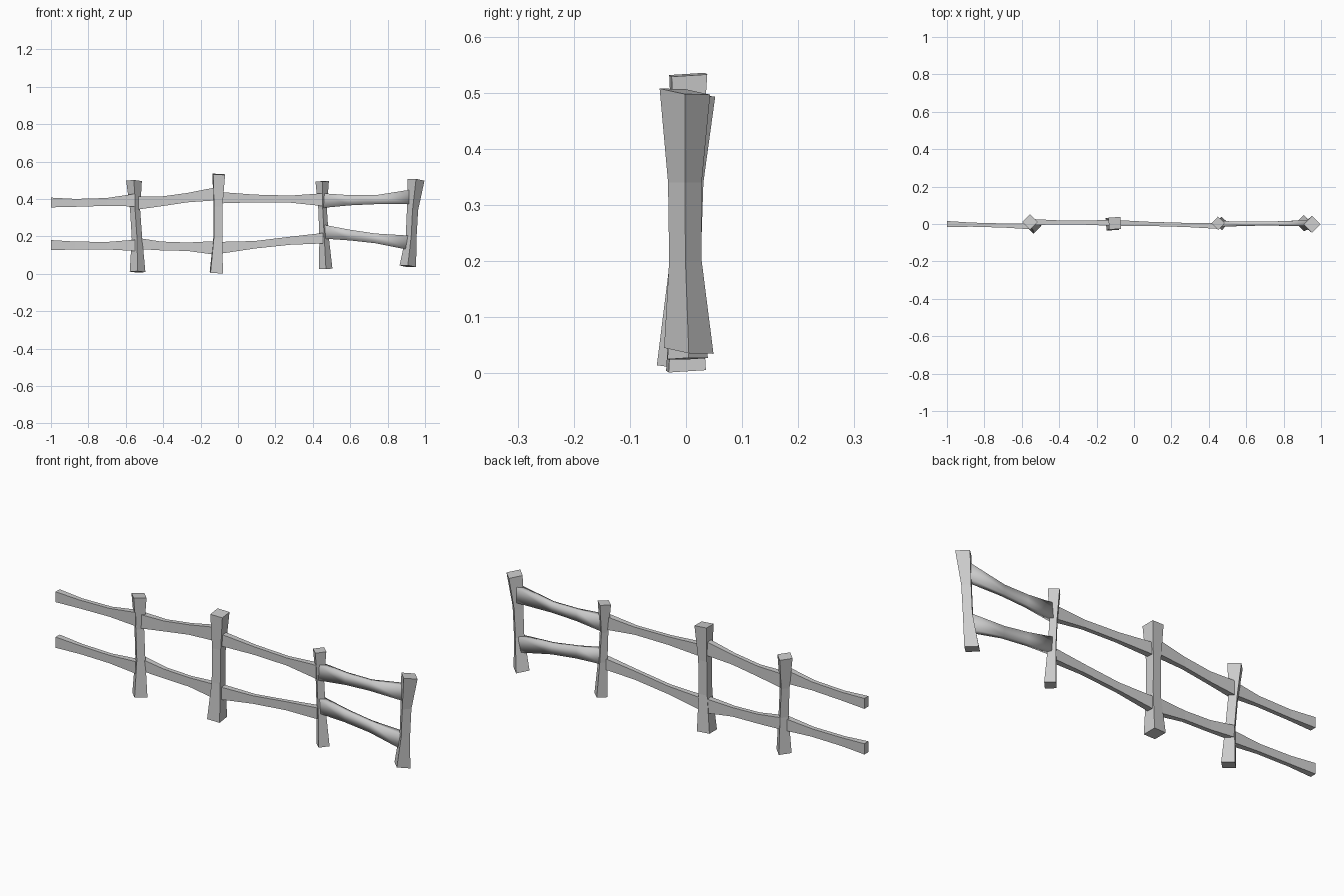
import bpy, bmesh
from math import sin, cos, pi, radians


def loft(name, rings, smooth=False):
    """Skin a list of four-cornered rings into a closed beam."""
    bm = bmesh.new()
    rows = [[bm.verts.new(p) for p in ring] for ring in rings]
    for a, b in zip(rows, rows[1:]):
        for i in range(4):
            j = (i + 1) % 4
            bm.faces.new((a[i], a[j], b[j], b[i]))
    bm.faces.new(rows[0])
    bm.faces.new(rows[-1])
    bmesh.ops.recalc_face_normals(bm, faces=bm.faces)
    for f in bm.faces:
        f.smooth = smooth and len(f.verts) == 4
    me = bpy.data.meshes.new(name)
    bm.to_mesh(me)
    bm.free()
    ob = bpy.data.objects.new(name, me)
    bpy.context.collection.objects.link(ob)


def post(name, turn, sections, tilt):
    """Sections are (x, y, z, corner radius); the cut ends tilt a little."""
    rings = []
    for k, (x, y, z, r) in enumerate(sections):
        tx, ty = tilt if k in (0, len(sections) - 1) else (0, 0)
        ring = []
        for i in range(4):
            a = radians(turn) + i * pi / 2
            dx, dy = r * cos(a), r * sin(a)
            ring.append((x + dx, y + dy, z + tx * dx + ty * dy))
        rings.append(ring)
    loft(name, rings)


def rail(name, sections, y0, y1, smooth=False):
    """Sections are (x, z low, z high); thickness swells at both ends."""
    rings = []
    xa, xb = sections[0][0], sections[-1][0]
    for k, (x, lo, hi) in enumerate(sections):
        y = y0 + (y1 - y0) * (x - xa) / (xb - xa)
        h = 0.016 if k in (0, len(sections) - 1) else 0.011
        rings.append([(x, y - h, lo), (x, y + h, lo), (x, y + h, hi), (x, y - h, hi)])
    loft(name, rings, smooth)


# posts, left to right
post("post_1", 0, [(-0.537, -0.01, 0.01, 0.042), (-0.54, -0.002, 0.19, 0.028),
                   (-0.55, 0.004, 0.34, 0.027), (-0.556, 0.01, 0.497, 0.042)], (-0.03, -0.1))
post("post_2", 49, [(-0.116, 0.0, 0.005, 0.047), (-0.108, 0.0, 0.19, 0.032),
                    (-0.107, 0.002, 0.36, 0.032), (-0.103, 0.004, 0.532, 0.045)], (-0.05, 0.06))
post("post_3", 2, [(0.469, 0.003, 0.026, 0.036), (0.46, 0.002, 0.2, 0.025),
                   (0.452, 0.003, 0.35, 0.023), (0.45, 0.004, 0.494, 0.036)], (0.04, 0.03))
post("post_4", 0, [(0.908, 0.005, 0.04, 0.044), (0.926, -0.001, 0.2, 0.029),
                   (0.933, -0.002, 0.34, 0.030), (0.952, -0.002, 0.502, 0.045)], (-0.1, -0.12))

# rails, one pair per bay
rail("upper_rail_1", [(-1, .355, .407), (-.87, .358, .40), (-.7, .363, .405), (-.55, .36, .428)], 0, -.012)
rail("lower_rail_1", [(-1, .126, .18), (-.87, .13, .172), (-.7, .13, .17), (-.55, .122, .182)], 0, -.012)
rail("upper_rail_2", [(-.54, .343, .413), (-.41, .361, .413), (-.27, .382, .432), (-.108, .393, .464)], .01, .006)
rail("lower_rail_2", [(-.54, .133, .192), (-.41, .125, .172), (-.27, .122, .167), (-.108, .1, .175)], .01, .006)
rail("upper_rail_3", [(-.11, .376, .438), (.09, .382, .423), (.28, .38, .418), (.452, .362, .43)], .006, -.01)
rail("lower_rail_3", [(-.11, .105, .17), (.09, .135, .175), (.28, .155, .198), (.455, .162, .218)], .006, -.01)
rail("upper_rail_4", [(.453, .352, .43), (.6, .366, .42), (.735, .372, .42), (.925, .372, .45)], 0, .004, True)
rail("lower_rail_4", [(.457, .188, .262), (.6, .178, .235), (.735, .163, .215), (.915, .127, .204)], 0, .004, True)
